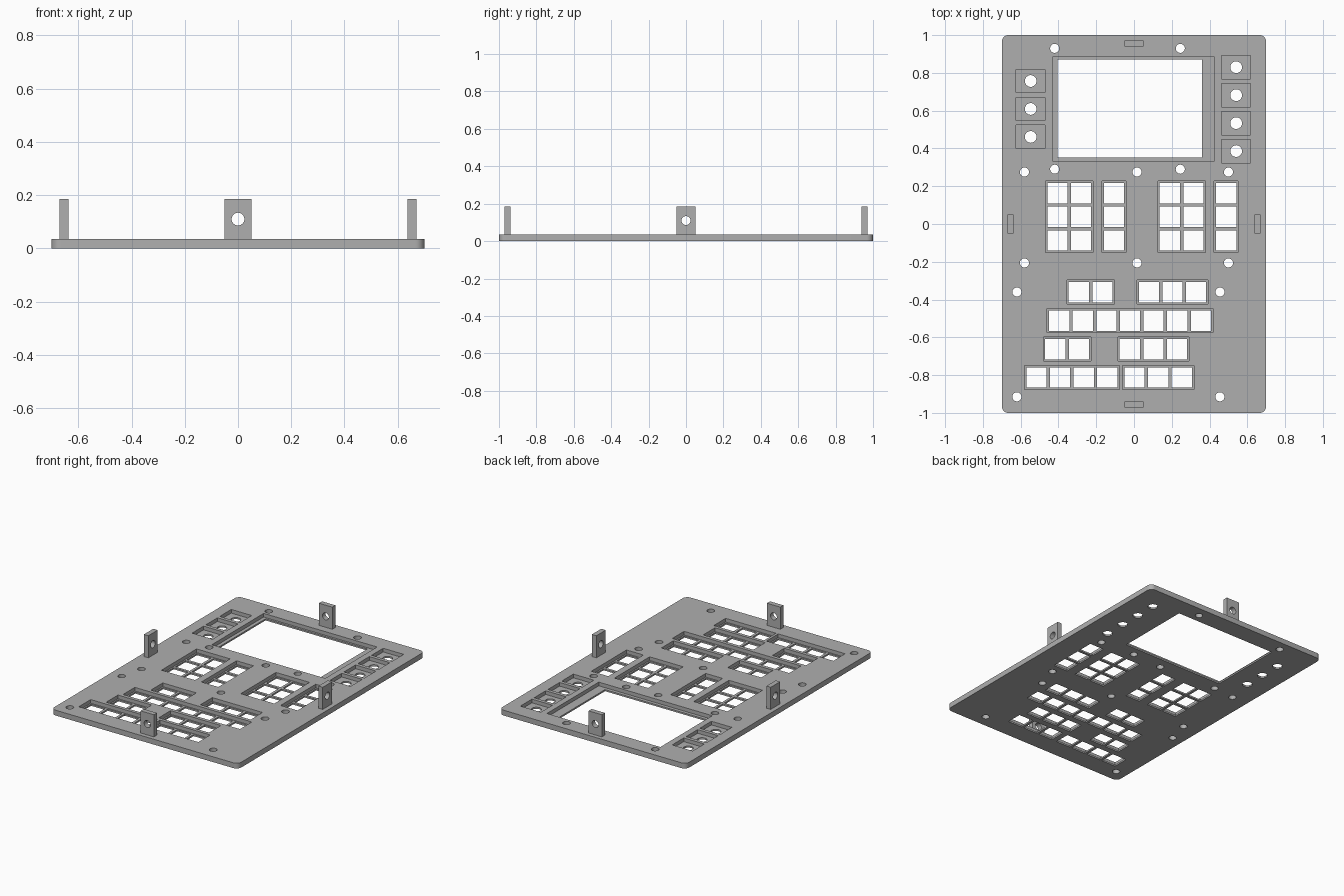
import bpy, bmesh, math
from mathutils import Matrix, Vector

cube = bpy.data.objects.get("Cube")
if cube:
    bpy.data.objects.remove(cube, do_unlink=True)

THICK, FLOOR, PITCH, KEY = 0.036, 0.011, 0.125, 0.107

grey = bpy.data.materials.new("panel grey")
grey.use_nodes = True
grey.diffuse_color = (0.43, 0.43, 0.43, 1)
grey.node_tree.nodes["Principled BSDF"].inputs["Base Color"].default_value = grey.diffuse_color


def box(bm, x0, x1, y0, y1, z0, z1):
    m = Matrix.Translation(((x0 + x1) / 2, (y0 + y1) / 2, (z0 + z1) / 2))
    m = m @ Matrix.Diagonal((x1 - x0, y1 - y0, z1 - z0, 1))
    return bmesh.ops.create_cube(bm, size=1, matrix=m)["verts"]


def rod(bm, centre, r, axis="Z"):
    m = Matrix.Translation(centre)
    if axis != "Z":
        m = m @ Matrix.Rotation(math.pi / 2, 4, axis)
    bmesh.ops.create_cone(bm, cap_ends=True, segments=32, radius1=r, radius2=r,
                          depth=0.2, matrix=m)


def make(name, bm):
    mesh = bpy.data.meshes.new(name)
    bm.to_mesh(mesh)
    bm.free()
    mesh.materials.append(grey)
    ob = bpy.data.objects.new(name, mesh)
    bpy.context.collection.objects.link(ob)
    return ob


def cut(ob, bm):
    """Subtract the solids in bm from ob, then discard the cutter."""
    cutter = make("cutter", bm)
    cutter.hide_render = True
    mod = ob.modifiers.new("cut", "BOOLEAN")
    mod.operation, mod.solver, mod.object = "DIFFERENCE", "EXACT", cutter
    bpy.ops.object.select_all(action="DESELECT")
    ob.select_set(True)
    bpy.context.view_layer.objects.active = ob
    bpy.ops.object.modifier_apply(modifier=mod.name)
    bpy.data.objects.remove(cutter, do_unlink=True)


def smooth(ob):
    bpy.ops.object.select_all(action="DESELECT")
    ob.select_set(True)
    bpy.context.view_layer.objects.active = ob
    bpy.ops.object.shade_smooth_by_angle(angle=math.radians(30))


# Plate with rounded corners
bm = bmesh.new()
box(bm, -0.7, 0.7, -1, 1, 0, THICK)
upright = [e for e in bm.edges if abs(e.verts[0].co.z - e.verts[1].co.z) > 0.01]
bmesh.ops.bevel(bm, geom=upright, offset=0.035, segments=8, affect="EDGES", profile=0.5)
plate = make("panel_plate", bm)

recess, through = bmesh.new(), bmesh.new()

# Screen window and its ledge
box(recess, -0.428, 0.423, 0.33, 0.886, FLOOR, 0.1)
box(through, -0.404, 0.36, 0.353, 0.872, -0.1, 0.1)

# Key blocks: centre x, centre y, columns, rows
blocks = [(x, 0.038, c, 3) for x, c in ((-0.343, 2), (-0.106, 1), (0.252, 2), (0.488, 1))]
blocks += [(-0.23, -0.361, 2, 1), (0.204, -0.361, 3, 1), (-0.021, -0.512, 7, 1),
           (-0.354, -0.663, 2, 1), (0.103, -0.663, 3, 1),
           (-0.329, -0.813, 4, 1), (0.128, -0.813, 3, 1)]
for cx, cy, cols, rows in blocks:
    w, h = cols * PITCH / 2 + 0.001, rows * PITCH / 2 + 0.001
    box(recess, cx - w, cx + w, cy - h, cy + h, FLOOR, 0.1)
    for i in range(cols):
        for j in range(rows):
            x = cx + (i - (cols - 1) / 2) * PITCH
            y = cy + (j - (rows - 1) / 2) * PITCH
            box(through, x - KEY / 2, x + KEY / 2, y - KEY / 2, y + KEY / 2, -0.1, 0.1)

# Side button pockets
for x, top, count in ((-0.547, 0.757, 3), (0.541, 0.83, 4)):
    for i in range(count):
        y = top - i * 0.148
        box(recess, x - 0.077, x + 0.077, y - 0.062, y + 0.062, FLOOR, 0.1)
        rod(through, (x, y, 0), 0.031)

# Screw holes
screws = [(x, y) for x in (-0.42, 0.245) for y in (0.93, 0.29)]
screws += [(x, y) for x in (-0.58, 0.016, 0.5) for y in (0.275, -0.206)]
screws += [(x, y) for x in (-0.62, 0.455) for y in (-0.36, -0.915)]
for x, y in screws:
    rod(through, (x, y, 0), 0.024)

cut(plate, recess)
cut(plate, through)
smooth(plate)

# Upright mounting tabs, one at the middle of each edge
for name, d, reach in (("front_tab", (0, -1), 0.955), ("back_tab", (0, 1), 0.955),
                       ("left_tab", (1, 0), 0.654), ("right_tab", (-1, 0), 0.654)):
    c = Vector((d[0] * reach, d[1] * reach, 0.11))
    hx, hy = (0.0165, 0.05) if d[0] else (0.05, 0.0165)
    bm = bmesh.new()
    box(bm, c.x - hx, c.x + hx, c.y - hy, c.y + hy, THICK, 0.186)
    tab = make(name, bm)
    hole = bmesh.new()
    rod(hole, c, 0.024, "Y" if d[0] else "X")
    cut(tab, hole)
    smooth(tab)
